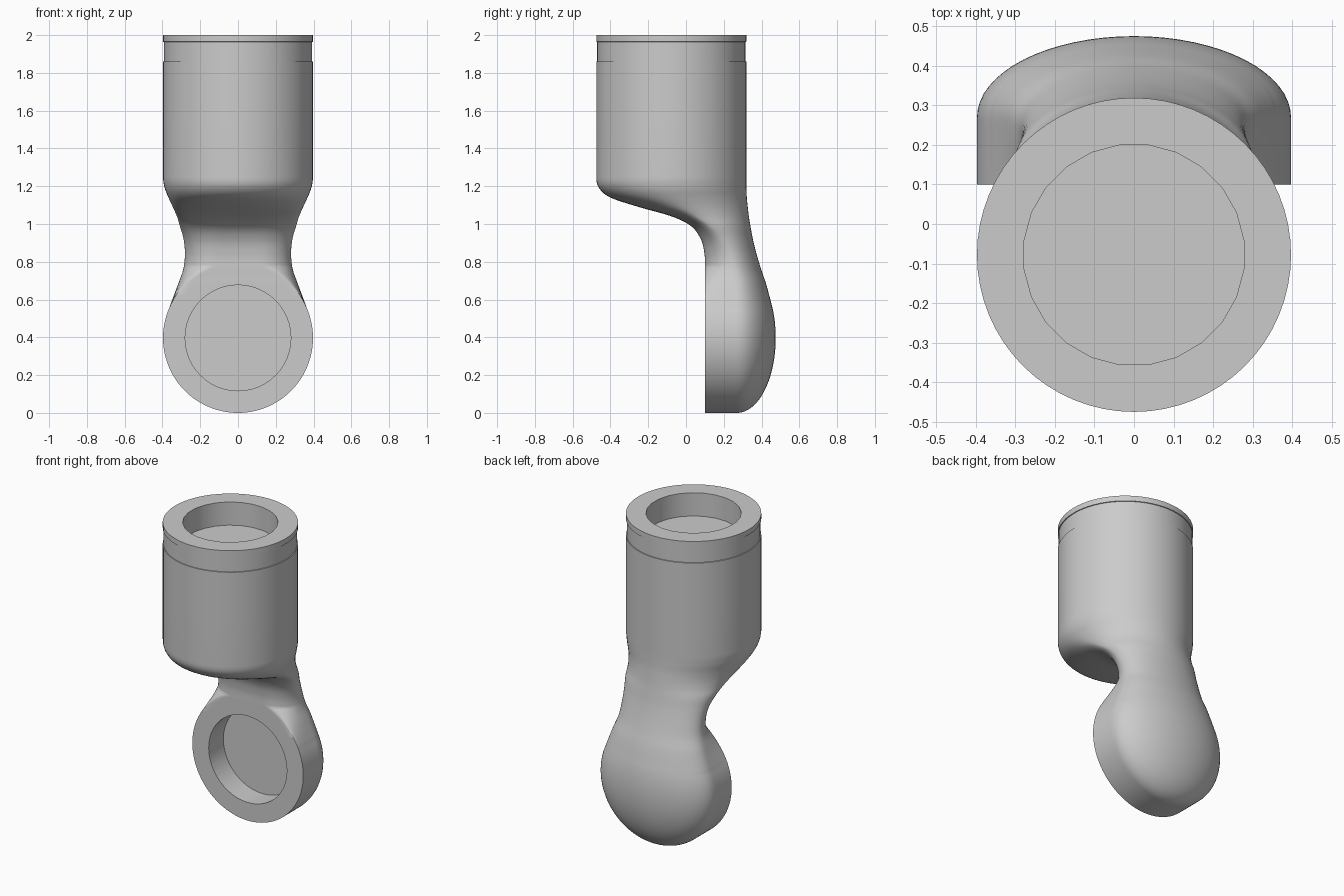
import bpy, bmesh, math
from mathutils import Matrix

cube = bpy.data.objects.get("Cube")
if cube:
    bpy.data.objects.remove(cube, do_unlink=True)

grey = bpy.data.materials.new("plain grey")
grey.use_nodes = True
grey.diffuse_color = (0.6, 0.6, 0.6, 1)
grey.node_tree.nodes["Principled BSDF"].inputs["Base Color"].default_value = (0.6, 0.6, 0.6, 1)

R = 0.397            # radius of both ends
AXIS_Y = -0.078      # axis of the upright barrel
WALL, DOME = 0.27, 0.205

# Neck profile: height, front y, side y, back y, half width, flat half width
NECK = [
    (0.56, 0.10, 0.27, 0.457, 0.363, 0.13),
    (0.68, 0.10, 0.265, 0.425, 0.318, 0.13),
    (0.76, 0.10, 0.25, 0.398, 0.29, 0.12),
    (0.84, 0.098, 0.23, 0.374, 0.281, 0.11),
    (0.92, 0.078, 0.19, 0.354, 0.288, 0.10),
    (0.99, 0.025, 0.13, 0.341, 0.308, 0.08),
    (1.04, -0.075, 0.06, 0.333, 0.323, 0.05),
    (1.09, -0.25, -0.01, 0.327, 0.345, 0.02),
    (1.14, -0.40, -0.055, 0.322, 0.368, 0.0),
    (1.19, -0.46, -0.074, 0.32, 0.388, 0.0),
    (1.25, AXIS_Y - R, AXIS_Y, AXIS_Y + R, R, 0.0),
]


def slope(i, c):
    if i in (0, len(NECK) - 1):
        return 0 if i else (NECK[1][c] - NECK[0][c]) / (NECK[1][0] - NECK[0][0])
    a, b = NECK[i - 1], NECK[i + 1]
    return (b[c] - a[c]) / (b[0] - a[0])


def neck_at(z):
    """Smooth interpolation of the neck profile."""
    i = max(k for k in range(len(NECK) - 1) if NECK[k][0] <= z)
    a, b = NECK[i], NECK[i + 1]
    h = b[0] - a[0]
    t = (z - a[0]) / h
    vals = []
    for c in range(1, 6):
        vals.append((1 + 2 * t) * (1 - t) ** 2 * a[c] + t * (1 - t) ** 2 * h * slope(i, c)
                    + t * t * (3 - 2 * t) * b[c] + t * t * (t - 1) * h * slope(i + 1, c))
    vals[4] = max(vals[4], 0)
    return vals


def disc_half(z):
    return math.sqrt(max(R * R - (z - R) ** 2, 0))


def section(z):
    """Front y, side y, back y, half width and flat half width at a height."""
    d = disc_half(z)
    if z <= NECK[0][0]:
        return 0.10, WALL, WALL + DOME * d / R, d, d
    f, s, b, w, g = neck_at(z)
    return f, s, b, max(w, d), max(g, d)


def ring(f, s, b, w, g):
    """Flat front, rounded front corners and an elliptical back."""
    n, pts = 16, []
    for i in range(n):
        pts.append((g * (2 * i / n - 1), f))
    for i in range(n):
        t = math.pi / 2 * i / n
        pts.append((g + (w - g) * math.sin(t), s - (s - f) * math.cos(t)))
    for i in range(2 * n):
        t = math.pi * i / (2 * n)
        pts.append((w * math.cos(t), s + (b - s) * math.sin(t)))
    for i in range(n):
        t = math.pi / 2 * (1 - i / n)
        pts.append((-g - (w - g) * math.sin(t), s - (s - f) * math.cos(t)))
    return pts


def barrel(r):
    return ring(AXIS_Y - r, AXIS_Y, AXIS_Y + r, r, 0)


# Stack of outlines: round lower end, neck, barrel with a shallow band
rows = []
low = math.acos(1 - NECK[0][0] / R)
for i in range(41):
    z = R * (1 - math.cos(low * i / 40))
    rows.append((z, ring(*section(z))))
for i in range(1, 71):
    z = NECK[0][0] + (1.25 - NECK[0][0]) * i / 70
    rows.append((z, ring(*section(z))))
for z, r in ((1.55, R), (1.86, R), (1.861, R - 0.005), (1.964, R - 0.005), (1.965, R), (2.0, R)):
    rows.append((z, barrel(r)))

bm = bmesh.new()
rings = [[bm.verts.new((x, y, z)) for x, y in pts] for z, pts in rows]
for lo, hi in zip(rings, rings[1:]):
    for i in range(len(lo)):
        j = (i + 1) % len(lo)
        bm.faces.new((lo[i], lo[j], hi[j], hi[i]))
bm.faces.new(rings[-1])
bmesh.ops.remove_doubles(bm, verts=bm.verts, dist=1e-5)
bmesh.ops.recalc_face_normals(bm, faces=bm.faces)
mesh = bpy.data.meshes.new("elbow_body")
bm.to_mesh(mesh)
bm.free()
mesh.materials.append(grey)
body = bpy.data.objects.new("elbow_body", mesh)
bpy.context.collection.objects.link(body)


def cut_socket(name, center, depth, sides, turn):
    """Sink a round blind hole into the body."""
    bm = bmesh.new()
    bmesh.ops.create_cone(bm, cap_ends=True, segments=sides, radius1=0.28, radius2=0.28,
                          depth=depth * 2,
                          matrix=Matrix.Translation(center) @ turn)
    me = bpy.data.meshes.new(name)
    bm.to_mesh(me)
    bm.free()
    me.materials.append(grey)
    cutter = bpy.data.objects.new(name, me)
    bpy.context.collection.objects.link(cutter)
    cutter.hide_render = True
    mod = body.modifiers.new(name, "BOOLEAN")
    mod.operation = "DIFFERENCE"
    mod.solver = "EXACT"
    mod.object = cutter
    bpy.ops.object.modifier_apply(modifier=name)
    bpy.data.objects.remove(cutter, do_unlink=True)


bpy.ops.object.select_all(action="DESELECT")
bpy.context.view_layer.objects.active = body
body.select_set(True)
cut_socket("top_socket", (0, AXIS_Y, 2.0), 0.15, 24, Matrix.Rotation(math.pi / 24, 4, "Z"))
cut_socket("front_socket", (0, 0.10, R), 0.15, 48, Matrix.Rotation(math.pi / 2, 4, "X"))
bpy.ops.object.shade_smooth_by_angle(angle=math.radians(35))
